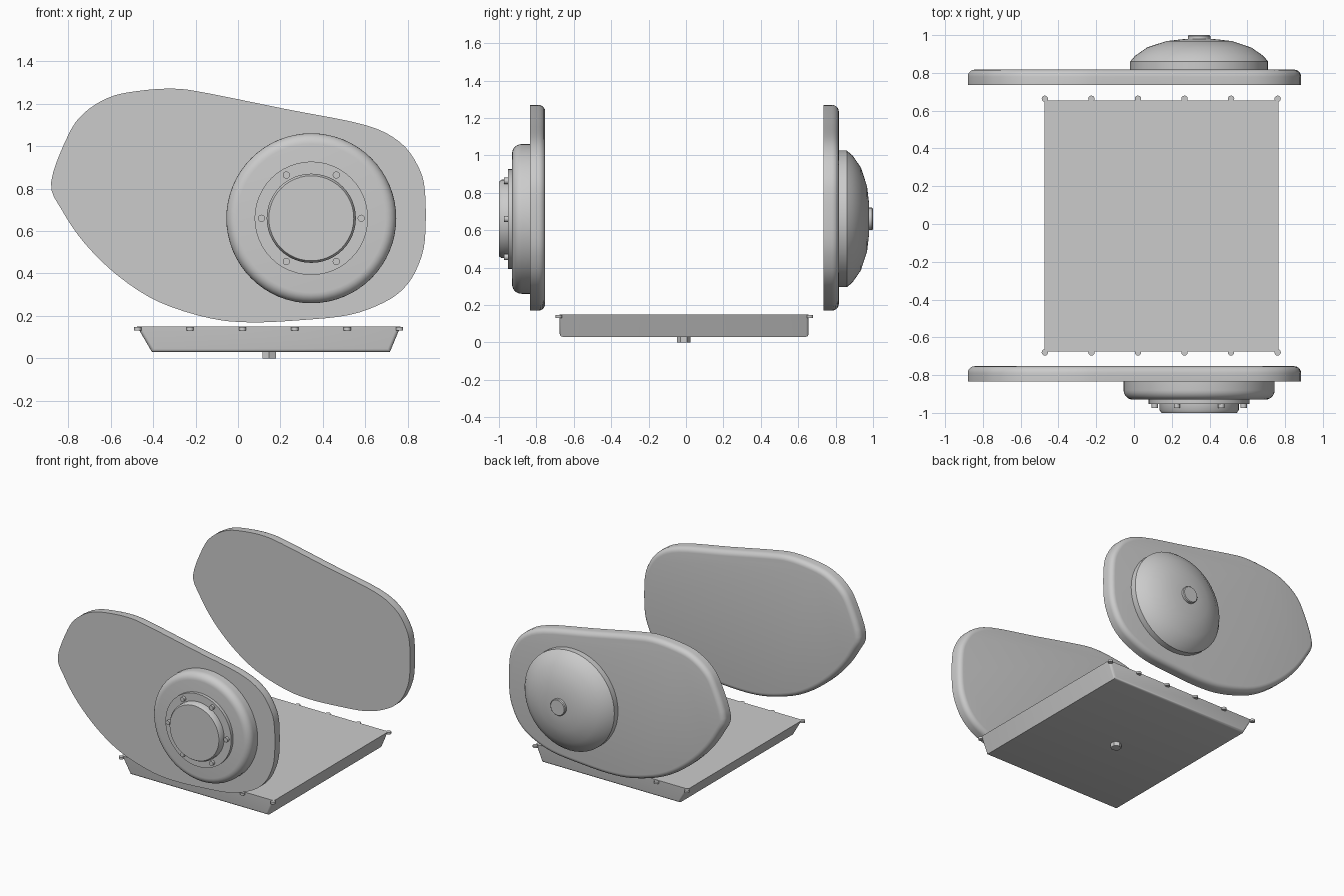
import bpy, bmesh, math
from mathutils import Vector, Matrix

if "Cube" in bpy.data.objects:
    bpy.data.objects.remove(bpy.data.objects["Cube"], do_unlink=True)

grey = bpy.data.materials.new("light_grey")
grey.use_nodes = True
COLOR = (0.6, 0.6, 0.6, 1)
grey.diffuse_color = COLOR
grey.node_tree.nodes["Principled BSDF"].inputs["Base Color"].default_value = COLOR


def finish(name, bm, angle=35):
    bmesh.ops.recalc_face_normals(bm, faces=bm.faces)
    mesh = bpy.data.meshes.new(name)
    bm.to_mesh(mesh)
    bm.free()
    mesh.materials.append(grey)
    ob = bpy.data.objects.new(name, mesh)
    bpy.context.collection.objects.link(ob)
    bpy.ops.object.select_all(action="DESELECT")
    ob.select_set(True)
    bpy.context.view_layer.objects.active = ob
    bpy.ops.object.shade_smooth_by_angle(angle=math.radians(angle))
    return ob


def smooth_loop(points, steps):
    """Closed Catmull-Rom loop through the points."""
    pts = [Vector(p) for p in points]
    out = []
    for i in range(len(pts)):
        a, b, c, d = (pts[(i + k) % len(pts)] for k in (-1, 0, 1, 2))
        for s in range(steps):
            t = s / steps
            out.append(0.5 * (2 * b + (c - a) * t + (2 * a - 5 * b + 4 * c - d) * t ** 2
                              + (3 * b - a - 3 * c + d) * t ** 3))
    return out


def lathe(name, profile, centre, segments=48):
    """Solid turned about the y axis; profile is (radius, y) pairs."""
    bm = bmesh.new()
    rings = []
    for r, y in profile:
        rings.append([bm.verts.new((centre[0] + r * math.cos(a), y, centre[1] + r * math.sin(a)))
                      for a in (2 * math.pi * k / segments for k in range(segments))])
    for lo, hi in zip(rings, rings[1:]):
        for k in range(segments):
            j = (k + 1) % segments
            bm.faces.new((lo[k], lo[j], hi[j], hi[k]))
    bm.faces.new(rings[0])
    bm.faces.new(rings[-1])
    return finish(name, bm)


def peg(name, centre, radius, depth, axis="Z", sides=12):
    turn = Matrix.Rotation(math.pi / 2, 4, "X") if axis == "Y" else Matrix()
    bm = bmesh.new()
    bmesh.ops.create_cone(bm, cap_ends=True, segments=sides, radius1=radius, radius2=radius,
                          depth=depth, matrix=Matrix.Translation(centre) @ turn)
    return finish(name, bm)


# Side covers: the same plate twice, rounded on its rear edge
OUTLINE = [(-0.88, 0.83), (-0.80, 1.05), (-0.725, 1.155), (-0.605, 1.23), (-0.465, 1.26),
           (-0.30, 1.27), (-0.15, 1.25), (0.22, 1.175), (0.595, 1.10), (0.76, 1.02),
           (0.845, 0.91), (0.88, 0.79), (0.88, 0.56), (0.845, 0.43), (0.785, 0.335),
           (0.69, 0.265), (0.525, 0.205), (0.29, 0.18), (0.055, 0.17), (-0.135, 0.19),
           (-0.37, 0.265), (-0.56, 0.385), (-0.72, 0.54), (-0.83, 0.70)]


def side_cover(name, y):
    loop = smooth_loop(OUTLINE, 4)
    n = len(loop)
    normals = []
    for i in range(n):
        t = (loop[(i + 1) % n] - loop[i - 1]).normalized()
        normals.append(Vector((t.y, -t.x)))
    bm = bmesh.new()
    rings = []
    # inset and depth: straight wall, then a quarter round
    steps = [(0, 0), (0, 0.045)]
    steps += [(0.035 * (1 - math.cos(a)), 0.045 + 0.037 * math.sin(a))
              for a in (math.pi / 2 * k / 5 for k in range(1, 6))]
    for inset, depth in steps:
        ring = []
        for p, q in zip(loop, normals):
            v = p + q * inset
            ring.append(bm.verts.new((v.x, y + depth, v.y)))
        rings.append(ring)
    for lo, hi in zip(rings, rings[1:]):
        for k in range(n):
            j = (k + 1) % n
            bm.faces.new((lo[k], lo[j], hi[j], hi[k]))
    bm.faces.new(rings[0])
    bm.faces.new(rings[-1])
    return finish(name, bm)


side_cover("front_cover", -0.835)
side_cover("rear_cover", 0.735)

# Front round housing with stepped ring and hub
HUB = (0.345, 0.66)
rim = [(0.35 + 0.05 * math.cos(a), -0.88 - 0.05 * math.sin(a))
       for a in (math.pi / 2 * k / 6 for k in range(7))]
lathe("front_housing", [(0.40, -0.825)] + rim, HUB, 64)
lathe("front_ring", [(0.267, -0.92), (0.267, -0.953)], HUB)
lathe("front_hub", [(0.21, -0.945), (0.21, -0.985), (0.20, -1.0)], HUB)
for k in range(6):
    a = k * math.pi / 3
    peg(f"hub_bolt_{k + 1}", (HUB[0] + 0.235 * math.cos(a), -0.96, HUB[1] + 0.235 * math.sin(a)),
        0.017, 0.026, "Y")

# Rear domed housing with centre cap
lathe("rear_dome", [(0.365, 0.80), (0.365, 0.86), (0.34, 0.89), (0.275, 0.935),
                    (0.175, 0.968), (0.09, 0.978), (0.03, 0.98)], HUB)
lathe("rear_cap", [(0.06, 0.97), (0.06, 0.995), (0.055, 1.0)], HUB, 24)

# Shallow pan with sloping ends and rounded lower side edges
bm = bmesh.new()
front, back, top, bottom = -0.675, 0.655, 0.15, 0.03
section = [(-0.475, top), (0.765, top), (0.715, bottom), (-0.405, bottom)]
a = [bm.verts.new((x, front, z)) for x, z in section]
b = [bm.verts.new((x, back, z)) for x, z in section]
bm.faces.new(a)
bm.faces.new(b)
for k in range(4):
    j = (k + 1) % 4
    bm.faces.new((a[k], a[j], b[j], b[k]))
edges = [e for e in bm.edges if abs(e.verts[0].co.y - e.verts[1].co.y) < 0.01
         and (e.verts[0].co.z < 0.1 or e.verts[1].co.z < 0.1)]
bmesh.ops.bevel(bm, geom=edges, offset=0.015, segments=3, profile=0.5, affect="EDGES")
finish("pan", bm)

# Pan bolts along both sides, and the drain plug
for side, y in (("front", front - 0.005), ("back", back + 0.008)):
    for k in range(6):
        peg(f"pan_bolt_{side}_{k + 1}", (-0.472 + 0.2465 * k, y, 0.139), 0.017, 0.016)
peg("drain_plug", (0.147, -0.012, 0.02), 0.037, 0.04, sides=6)
